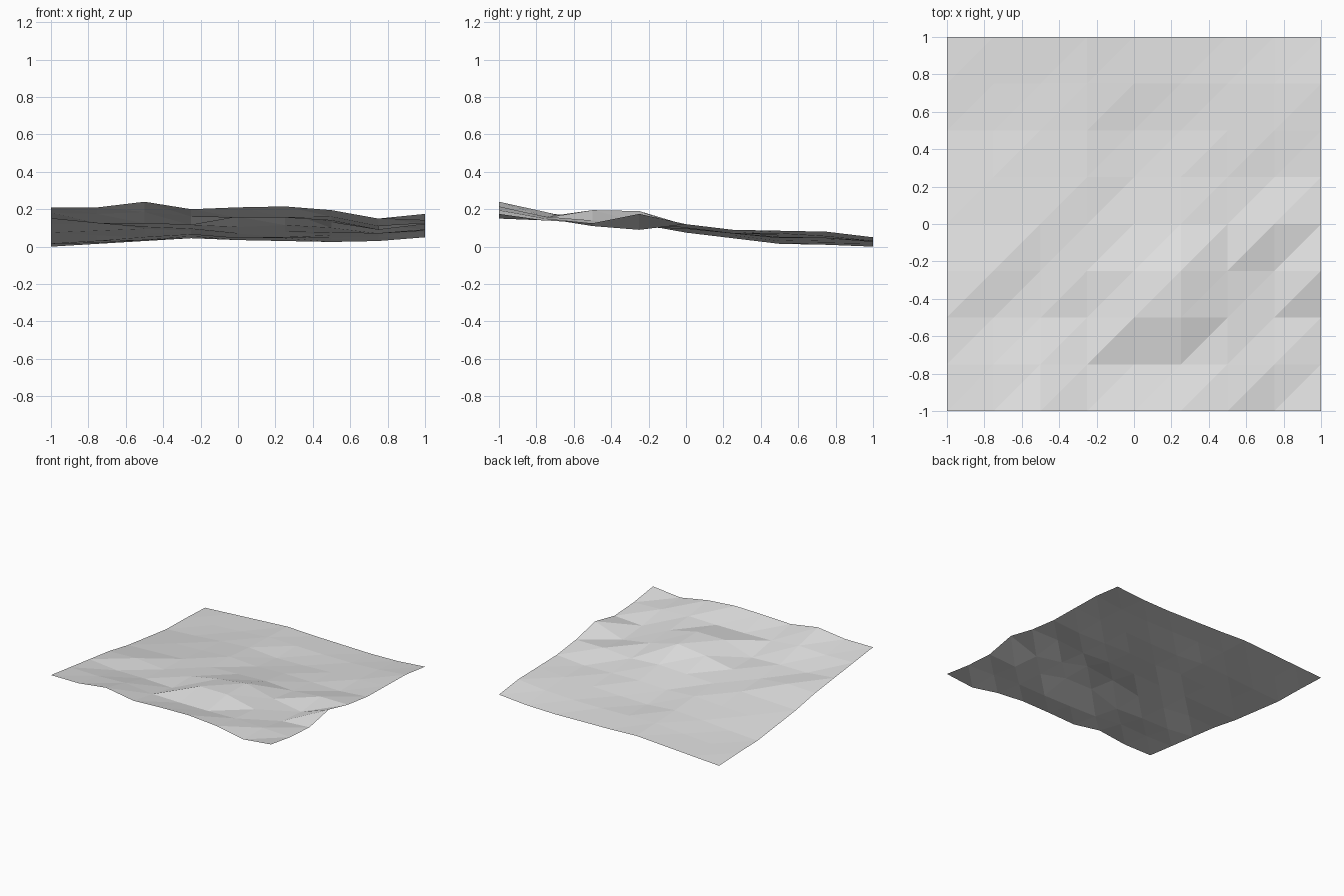
import bpy
import bmesh

# Remove the default cube only
default_cube = bpy.data.objects.get("Cube")
if default_cube:
    bpy.data.objects.remove(default_cube, do_unlink=True)


def make_material(name, colour):
    material = bpy.data.materials.new(name)
    material.use_nodes = True
    material.diffuse_color = colour
    shader = next(node for node in material.node_tree.nodes
                  if node.type == "BSDF_PRINCIPLED")
    shader.inputs["Base Color"].default_value = colour
    return material


# Terrain profiles running left to right, one per row from front to back,
# measured in small height steps
HEIGHT_STEP = 0.005
PROFILES = [
    (42, 42, 48, 40, 42, 43, 39, 30, 35),
    (36, 35, 37, 32, 31, 31, 32, 30, 28),
    (30, 25, 25, 23, 39, 39, 28, 22, 25),
    (24, 26, 21, 23, 32, 38, 26, 18, 35),
    (15, 17, 19, 19, 21, 23, 20, 24, 24),
    (9, 12, 14, 17, 14, 16, 15, 14, 18),
    (3, 6, 10, 13, 9, 10, 12, 14, 17),
    (2, 4, 7, 11, 10, 9, 9, 11, 16),
    (0, 3, 6, 9, 7, 6, 5, 6, 10),
]


def build_terrain(name, profiles, material):
    """Loft a faceted sheet through the profiles, every cell cut by the same diagonal."""
    cells = len(profiles) - 1
    spacing = 2 / cells
    bm = bmesh.new()
    rows = [
        [bm.verts.new((column * spacing - 1, row * spacing - 1, height * HEIGHT_STEP))
         for column, height in enumerate(profile)]
        for row, profile in enumerate(profiles)
    ]
    for front, back in zip(rows, rows[1:]):
        for column in range(cells):
            near_left, near_right = front[column:column + 2]
            far_left, far_right = back[column:column + 2]
            bm.faces.new((near_left, near_right, far_right))
            bm.faces.new((near_left, far_right, far_left))
    for face in bm.faces:
        face.smooth = False
    mesh = bpy.data.meshes.new(name)
    bm.to_mesh(mesh)
    bm.free()
    mesh.materials.append(material)
    terrain = bpy.data.objects.new(name, mesh)
    bpy.context.collection.objects.link(terrain)
    return terrain


# Sloping low-poly ground sheet
light_grey = make_material("light_grey", (0.75, 0.75, 0.75, 1))
build_terrain("ground_sheet", PROFILES, light_grey)
